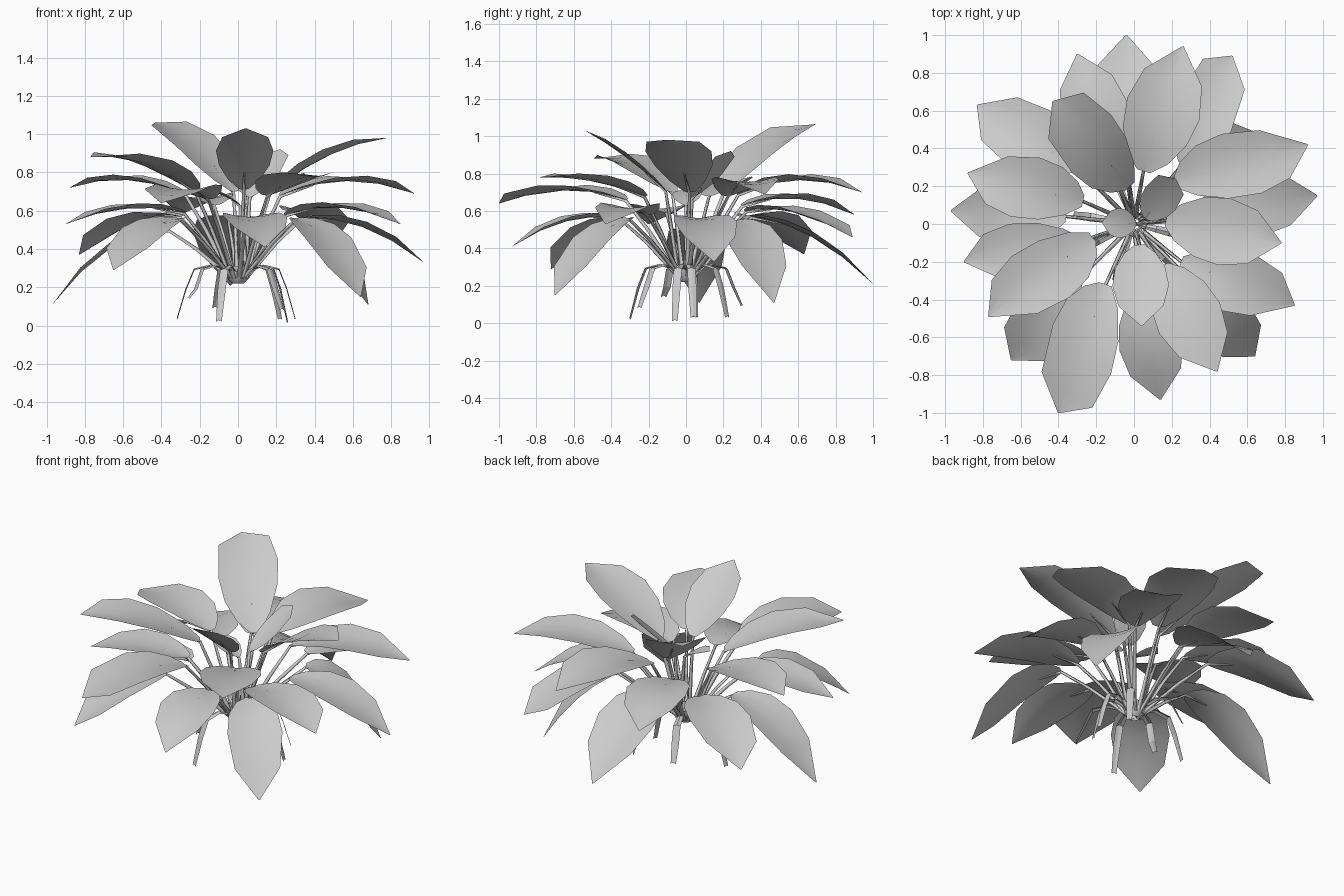
import bpy, math
from mathutils import Vector

if "Cube" in bpy.data.objects:
    bpy.data.objects.remove(bpy.data.objects["Cube"])


def make(name, verts, faces, smooth=True):
    me = bpy.data.meshes.new(name)
    me.from_pydata(verts, [], faces)
    me.update()
    for p in me.polygons:
        p.use_smooth = smooth
    ob = bpy.data.objects.new(name, me)
    bpy.context.collection.objects.link(ob)
    return ob


def arch(a, b, bulge, t):
    # straight chord with a parabolic rise in the middle
    p = a.lerp(b, t)
    p.z += 4 * bulge * t * (1 - t)
    return p


def leaf(name, a, b, bulge, half, shear, blunt):
    # arched blade, slightly cupped; shear pushes the left edge ahead of the right
    side = Vector((-(b - a).y, (b - a).x, 0)).normalized()
    stations = [(0, .18), (.1, .55), (.28, .88), (.5, 1.0),
                (.75 + blunt, .8 + blunt * .5), (1, .02)]
    verts, faces = [], []
    for t, w in stations:
        w *= half
        for s in (-1, -.5, 0, .5, 1):
            c = arch(a, b, bulge, t + shear * s * 4 * t * (1 - t))
            verts.append(c + side * s * w + Vector((0, 0, .16 * w * s * s)))
    for i in range(len(stations) - 1):
        for j in range(4):
            k = i * 5 + j
            faces.append((k, k + 5, k + 6, k + 1))
    make(name, verts, faces)


def tube(name, pts, radii, sides=3):
    # thin low-poly tube along a path
    verts, faces = [], []
    n = len(pts)
    for i, p in enumerate(pts):
        d = (pts[min(i + 1, n - 1)] - pts[max(i - 1, 0)]).normalized()
        u = d.cross(Vector((0, 0, 1)))
        u = u.normalized() if u.length > 1e-4 else Vector((1, 0, 0))
        v = u.cross(d)
        for k in range(sides):
            g = 2 * math.pi * k / sides + math.pi / 2
            verts.append(p + (u * math.cos(g) + v * math.sin(g)) * radii[i])
    for i in range(n - 1):
        for k in range(sides):
            a, b = i * sides + k, i * sides + (k + 1) % sides
            faces.append((a, b, b + sides, a + sides))
    make(name, verts, faces)


# base x y z, tip x y z, bulge, half width, shear, bluntness
upper = [
    (.05, .28, .69, .26, .94, .70, .07, .20, 0, 0),
    (.22, .22, .68, .92, .42, .69, .07, .18, -.08, 0),
    (.17, .02, .70, .78, -.10, .98, .05, .18, 0, 0),
    (.15, -.22, .68, .44, -.78, .78, .03, .18, 0, 0),
    (.03, -.11, .71, .04, -.54, 1.03, .02, .15, 0, 0),
    (-.15, -.32, .66, -.40, -1.0, .64, .06, .19, .10, .07),
    (-.22, -.07, .70, -.77, -.49, .88, .06, .18, -.08, 0),
    (-.27, .12, .68, -.88, .27, .72, .06, .17, .06, 0),
    (-.02, .20, .70, -.43, .65, 1.06, .06, .18, -.08, .08),
]
lower = [
    (-.05, .35, .57, -.04, 1.0, .21, .07, .19, 0, 0),
    (.26, .32, .60, .52, .89, .46, .06, .16, .08, .08),
    (.33, .06, .56, .97, .15, .33, .07, .17, 0, 0),
    (.25, -.20, .58, .85, -.43, .53, .06, .17, .08, 0),
    (.30, -.30, .56, .64, -.70, .15, .08, .16, 0, .05),
    (.04, -.35, .56, .14, -.93, .41, .06, .17, 0, 0),
    (-.30, -.30, .56, -.65, -.72, .29, .06, .17, 0, .05),
    (-.28, -.10, .59, -.90, -.20, .53, .05, .16, -.07, 0),
    (-.36, .04, .50, -.97, .07, .11, .10, .16, 0, 0),
    (-.30, .30, .57, -.83, .63, .37, .07, .18, .05, .03),
    (-.12, .30, .63, -.30, .90, .58, .06, .18, 0, 0),
    (.30, .26, .55, .68, .47, .11, .09, .17, 0, 0),
]
# steep young leaves in the heart
inner = [
    (.06, .03, .67, .22, .24, .92, -.01, .10, 0, .1),
    (.01, .0, .63, -.17, .01, .71, .01, .08, 0, 0),
]
for kind, rows in (("upper", upper), ("lower", lower), ("inner", inner)):
    for i, (ax, ay, az, bx, by, bz, bulge, half, shear, blunt) in enumerate(rows):
        a, b = Vector((ax, ay, az)), Vector((bx, by, bz))
        leaf(f"{kind}_leaf_{i}", a, b, bulge, half, shear, blunt)
        # stem from the crown to the leaf and along its midrib
        out = Vector((ax, ay, 0))
        foot = out.normalized() * .045 + Vector((0, 0, .25))
        mid = foot.lerp(a, .55) + Vector((0, 0, .01))
        drop = Vector((0, 0, .008))
        tube(f"{kind}_stem_{i}",
             [foot, mid, a - drop, arch(a, b, bulge, .25) - drop * .3],
             [.016, .012, .010, .004])

# crown where the stems meet
tube("crown", [Vector((0, 0, .22)), Vector((0, 0, .25)), Vector((0, 0, .31))],
     [.03, .06, .07], 8)

# drooping aerial roots: end x y z
roots = [(-.32, .05, .03), (-.26, -.12, .14), (-.10, -.30, .02), (.23, -.25, .08),
         (.30, .04, .03), (.26, -.06, .01), (-.12, .30, .09), (.22, .22, .03)]
for i, (x, y, z) in enumerate(roots):
    d = Vector((x, y, 0))
    side = Vector((-y, x, 0)).normalized() * .022
    path = [d * .12 + Vector((0, 0, .27)), d * .45 + Vector((0, 0, .31)),
            d * .72 + Vector((0, 0, .29)), d * .85 + Vector((0, 0, .19)),
            d + Vector((0, 0, z))]
    verts, faces = [], []
    for p, w in zip(path, (.5, .8, 1, 1, .7)):
        verts += [p - side * w, p + Vector((0, 0, .008)), p + side * w]
    for k in range(len(path) - 1):
        for j in (0, 1):
            q = k * 3 + j
            faces.append((q, q + 3, q + 4, q + 1))
    make(f"root_{i}", verts, faces, False)
